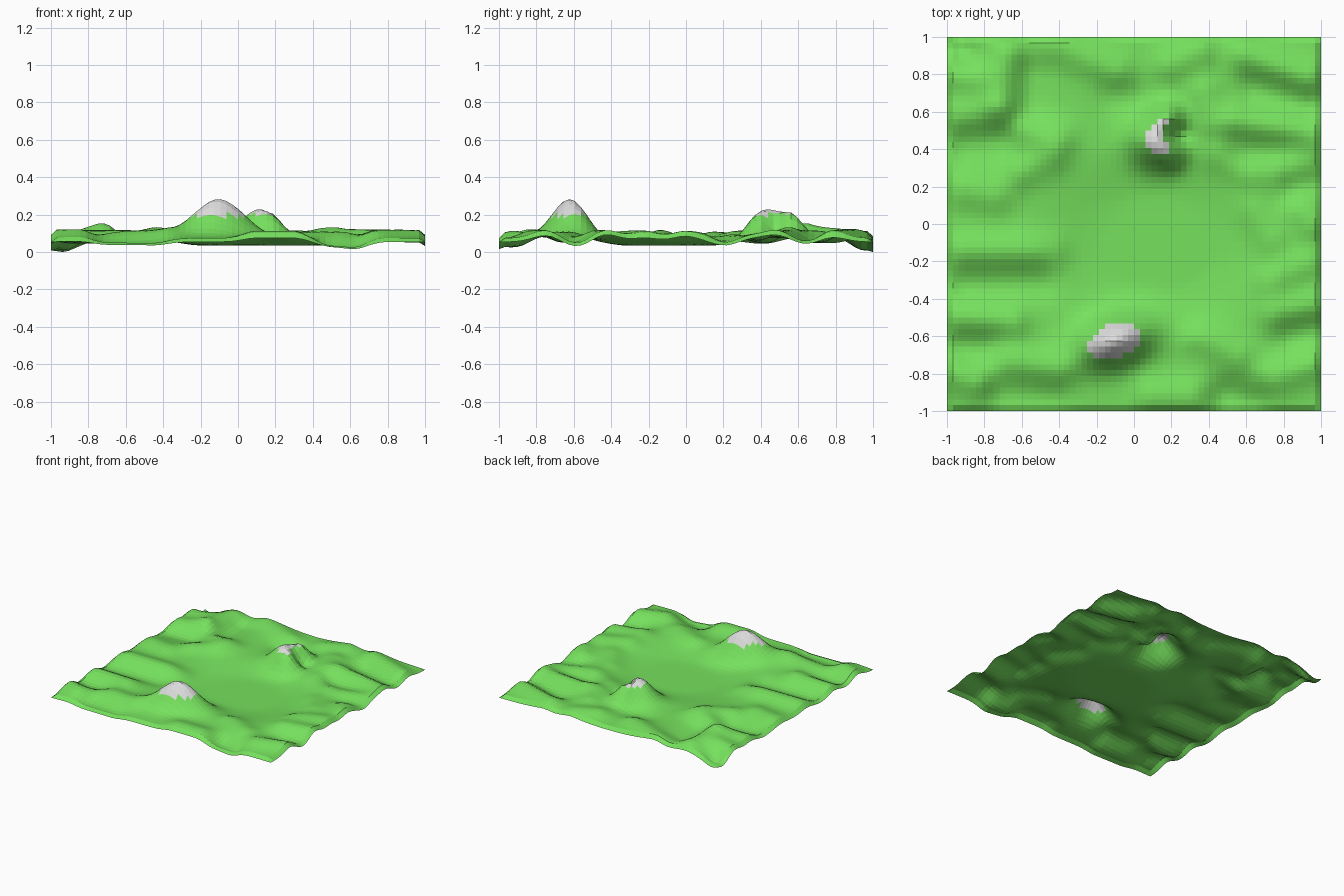
import bpy, bmesh, math

N = 64  # grid cells per side

# Ridges: x0, y0, x1, y1, height
RIDGES = [
    (-0.68, 0.90, -0.72, 0.66, 0.05), (-0.95, 0.80, -0.85, 0.78, 0.04),
    (-0.40, 0.95, -0.10, 0.82, 0.04), (0.38, 0.70, 0.42, 0.55, 0.04),
    (0.60, 0.90, 0.92, 0.78, 0.05), (0.55, 0.55, 0.95, 0.48, 0.05),
    (-0.92, 0.58, -0.72, 0.60, 0.04), (-0.55, 0.50, -0.40, 0.46, 0.04),
    (-0.60, 0.28, -0.45, 0.36, 0.04), (0.45, 0.36, 0.62, 0.28, 0.03),
    (0.80, 0.30, 0.95, 0.36, 0.03), (-0.90, -0.14, -0.42, -0.14, 0.045),
    (0.62, 0.05, 0.72, -0.08, 0.035), (0.72, -0.30, 0.92, -0.22, 0.04),
    (0.75, -0.48, 0.97, -0.43, 0.045), (0.35, -0.60, 0.55, -0.70, 0.035),
    (-0.92, -0.50, -0.65, -0.52, 0.045), (-0.68, -0.72, -0.40, -0.78, 0.04),
    (-0.95, -0.80, -0.85, -0.84, 0.05), (0.75, -0.82, 0.95, -0.75, 0.045),
    (0.10, -0.92, 0.30, -0.92, 0.04), (0.20, 0.85, 0.35, 0.92, 0.04),
    (-0.90, 0.18, -0.75, 0.15, 0.035), (0.90, 0.08, 0.95, 0.00, 0.04),
]
# Hollows: x0, y0, x1, y1, depth
HOLLOWS = [
    (-0.55, 0.80, -0.56, 0.62, 0.03), (-0.90, 0.42, -0.72, 0.43, 0.03),
    (0.65, 0.72, 0.92, 0.65, 0.03), (0.60, 0.38, 0.90, 0.40, 0.03),
    (-0.90, -0.33, -0.50, -0.32, 0.03), (0.85, -0.60, 0.97, -0.58, 0.03),
    (0.50, -0.92, 0.62, -0.95, 0.05), (-0.70, -0.92, -0.45, -0.93, 0.03),
    (-0.90, -0.66, -0.75, -0.66, 0.03), (0.85, 0.18, 0.95, 0.20, 0.03),
    (-0.94, 0.95, -0.93, 0.94, 0.07), (-0.10, 0.68, 0.00, 0.68, 0.02),
]


def ridge(x, y, x0, y0, x1, y1, h, s=0.07):
    dx, dy = x1 - x0, y1 - y0
    t = max(0, min(1, ((x - x0) * dx + (y - y0) * dy) / (dx * dx + dy * dy)))
    d2 = (x - x0 - t * dx) ** 2 + (y - y0 - t * dy) ** 2
    return h * math.exp(-d2 / (2 * s * s))


def hill(x, y, cx, cy, h, sx, sy, turn=0.0):
    c, s = math.cos(turn), math.sin(turn)
    u, v = (x - cx) * c + (y - cy) * s, (y - cy) * c - (x - cx) * s
    return h * math.exp(-(u / sx) ** 2 / 2 - (v / sy) ** 2 / 2)


def height(x, y):
    # rolling ground, fading into a flat central basin
    rough = 0.04 + sum(ridge(x, y, *r) for r in RIDGES)
    rough -= sum(ridge(x, y, *r) for r in HOLLOWS)
    r = math.hypot((x - 0.12) / 1.1, (y + 0.10) / 0.9)
    t = max(0, min(1, (r - 0.25) / 0.40))
    z = 0.045 + rough * t * t * (3 - 2 * t)
    # front peak
    z += hill(x, y, -0.10, -0.62, 0.21, 0.145, 0.088, 0.35)
    # back peak, curved like a horseshoe
    z += hill(x, y, 0.10, 0.44, 0.145, 0.09, 0.09)
    z += hill(x, y, 0.18, 0.57, 0.10, 0.06, 0.06)
    z += hill(x, y, 0.20, 0.37, 0.06, 0.06, 0.06)
    z -= hill(x, y, 0.23, 0.48, 0.05, 0.05, 0.04)
    # outer rim turns down
    if max(abs(x), abs(y)) > 0.999:
        z -= 0.02
    return max(z, 0.0)


def material(name, color):
    m = bpy.data.materials.new(name)
    m.diffuse_color = (*color, 1)
    return m


# Terrain sheet
bm = bmesh.new()
bmesh.ops.create_grid(bm, x_segments=N, y_segments=N, size=1)
for v in bm.verts:
    v.co.z = height(v.co.x, v.co.y)
low = min(v.co.z for v in bm.verts)
for v in bm.verts:
    v.co.z -= low

# Snow on faces above the snow line
for f in bm.faces:
    f.material_index = 1 if f.calc_center_median().z > 0.20 else 0

mesh = bpy.data.meshes.new("terrain")
bm.to_mesh(mesh)
bm.free()
mesh.materials.append(material("grass green", (0.18, 0.75, 0.11)))
mesh.materials.append(material("snow white", (0.72, 0.72, 0.72)))
bpy.context.collection.objects.link(bpy.data.objects.new("terrain", mesh))
